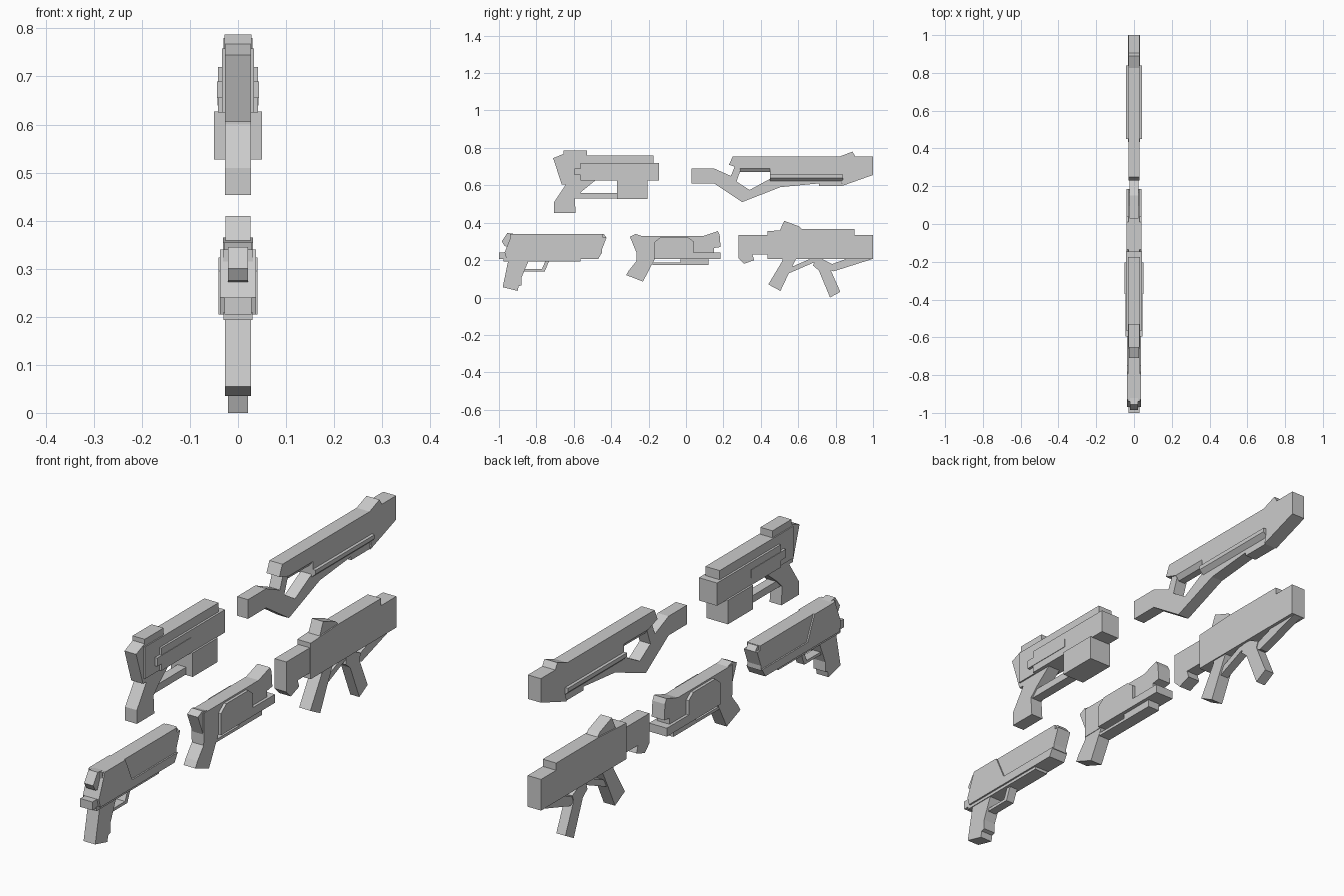
import bpy
import bmesh

UNIT = 0.01  # outlines are written in hundredths

default_cube = bpy.data.objects.get("Cube")
if default_cube:
    bpy.data.objects.remove(default_cube, do_unlink=True)

grey = bpy.data.materials.new("plain grey")
grey.use_nodes = True
grey.diffuse_color = (0.6, 0.6, 0.6, 1)
grey.node_tree.nodes["Principled BSDF"].inputs["Base Color"].default_value = grey.diffuse_color


def finish(name, bm):
    """Turn a bmesh into a flat shaded grey object."""
    bmesh.ops.recalc_face_normals(bm, faces=bm.faces)
    mesh = bpy.data.meshes.new(name)
    bm.to_mesh(mesh)
    bm.free()
    mesh.materials.append(grey)
    part = bpy.data.objects.new(name, mesh)
    bpy.context.scene.collection.objects.link(part)
    return part


def slab(name, half_width, *outline):
    """Side outline (y, z) extruded evenly to both sides of the centre plane."""
    bm = bmesh.new()
    corners = [bm.verts.new((-half_width * UNIT, y * UNIT, z * UNIT)) for y, z in outline]
    face = bm.faces.new(corners)
    grown = bmesh.ops.extrude_face_region(bm, geom=[face])["geom"]
    moved = [v for v in grown if isinstance(v, bmesh.types.BMVert)]
    bmesh.ops.translate(bm, verts=moved, vec=(2 * half_width * UNIT, 0, 0))
    return finish(name, bm)


def block(name, half_width, rear, front, bottom, top, bottom_half_width=None):
    """Box spanning y and z ranges; it may narrow toward its underside."""
    bm = bmesh.new()
    bmesh.ops.create_cube(bm, size=1)
    for v in bm.verts:
        upper = v.co.z > 0
        half = half_width if upper or bottom_half_width is None else bottom_half_width
        v.co = (
            (half if v.co.x > 0 else -half) * UNIT,
            (front if v.co.y > 0 else rear) * UNIT,
            (top if upper else bottom) * UNIT,
        )
    return finish(name, bm)


# Boxy carbine: upper rear
block("carbine_body", 3.3, -66, -17.5, 62.5, 75.8)
block("carbine_rear_sight", 2.8, -65.5, -53, 75, 78.7)
slab("carbine_rear_hood", 2.7,
     (-71, 74.5), (-65, 77), (-62, 77), (-62, 60.5), (-66.5, 60.5))
block("carbine_side_panels", 4.2, -56.5, -14.5, 62.5, 72)
block("carbine_side_rail", 4.4, -59.5, -37, 65.5, 69)
block("carbine_magazine", 5, -37, -20.5, 52.7, 62.7)
slab("carbine_grip", 2.7,
     (-64.5, 63), (-64.5, 60), (-70.5, 51), (-70.5, 45.3), (-59, 45.3),
     (-59.5, 53), (-56, 56.5), (-48, 63))
block("carbine_guard", 2, -60, -36, 53, 56)

# Long rifle: upper front
slab("rifle_body", 3,
     (25, 75.5), (23, 71), (26, 70), (29, 69), (45, 69), (45, 65), (84, 65),
     (83, 59.5), (100, 65.5), (100, 75.5), (90.5, 75.5), (89, 78),
     (82.5, 75.5))
block("rifle_underside", 3, 29, 46, 67, 69, 1.5)
slab("rifle_stock", 2.5,
     (3, 69), (15, 69), (24, 65), (26, 70), (29.5, 69), (27, 62), (34, 57.5),
     (45, 63.5), (45, 65.5), (84, 65.5), (83, 59.5), (71, 59.5), (71, 61),
     (50.5, 59), (30, 51), (15, 61), (3, 61))
block("rifle_side_rail", 4.3, 45, 84, 64, 65.7)
block("rifle_rail_chamfer", 4.3, 45, 84, 62.3, 64, 2.5)

# Sidearm: lower rear
slab("sidearm_slide", 3.1,
     (-94, 34), (-44.5, 34), (-44.5, 32), (-42.5, 32), (-45, 25.5),
     (-45, 23.5), (-94, 23.5))
slab("sidearm_muzzle_tip", 2.2, (-48, 33), (-44, 34), (-42.5, 32), (-46, 25))
slab("sidearm_frame", 3.7,
     (-93, 34), (-79.5, 34), (-75, 24), (-45, 24), (-47, 20.5), (-96, 20.5),
     (-97, 24))
block("sidearm_frame_bottom", 3, -97.5, -56.5, 19.3, 21)
slab("sidearm_rear_plate", 2.1,
     (-98.5, 30), (-95.5, 34.5), (-92, 34), (-92, 26.5), (-97, 27.5))
block("sidearm_tang", 2.8, -100, -95, 20.5, 24)
slab("sidearm_grip", 2.7,
     (-95, 20), (-98, 5.5), (-90, 3.5), (-89.5, 6), (-88, 6.5), (-88, 10.5),
     (-84, 20))
slab("sidearm_guard", 1.8,
     (-87, 14), (-75.5, 14), (-73, 20), (-75, 20), (-77, 15.2), (-87, 15.2))

# Compact blaster: lower middle
slab("blaster_body", 2.9,
     (-26.5, 33), (9.5, 33), (17, 35.5), (18, 33.5), (18.5, 27), (15, 26.5),
     (15, 21), (-26.5, 20.5))
slab("blaster_rear_cap", 2.5,
     (-30, 32.5), (-27, 34), (-24, 33), (-24, 24), (-26.5, 24))
slab("blaster_side_panels", 4.1,
     (-17, 29.5), (-13.5, 32.3), (1, 32.3), (4, 30), (4, 24), (18.5, 24),
     (18.5, 20.5), (-17, 20.5))
slab("blaster_grip", 2.7,
     (-26.5, 21), (-26.5, 19.5), (-30.5, 14.5), (-32, 12), (-23, 8.5),
     (-16.5, 21))
block("blaster_lower_bar", 2.6, -18, 12, 17.5, 18.7)
block("blaster_bar_mount", 2.6, -3, 12, 18, 21)

# Assault rifle: lower front
slab("assault_body", 3.1,
     (43.5, 35.5), (62, 36.5), (90, 36.5), (90, 33.5), (100, 33.5),
     (100, 20.5), (43.5, 20.5))
slab("assault_sight", 2.6,
     (49, 35), (50, 35.5), (52.5, 41), (60.5, 38), (62.5, 36))
slab("assault_stock", 2.7,
     (28, 33.5), (44, 33.5), (44, 23), (35.5, 23), (36.5, 20), (31, 18),
     (28, 21))
slab("assault_grip", 2.6,
     (51.5, 21), (51.5, 19.5), (44, 7), (50.5, 3.5), (55, 13), (59, 21))
slab("assault_guard", 1.8,
     (54, 12.5), (69, 19), (69, 21), (66, 20.5), (54.5, 15.5))
slab("assault_front_grip", 2.1,
     (68, 17), (71, 14.5), (77, 0), (82.5, 3), (77, 15.5), (78, 18), (72, 21),
     (69, 21))
slab("assault_front_strut", 1.8,
     (76, 15), (79, 14), (100, 20.7), (86, 20.7), (77, 17.5))
